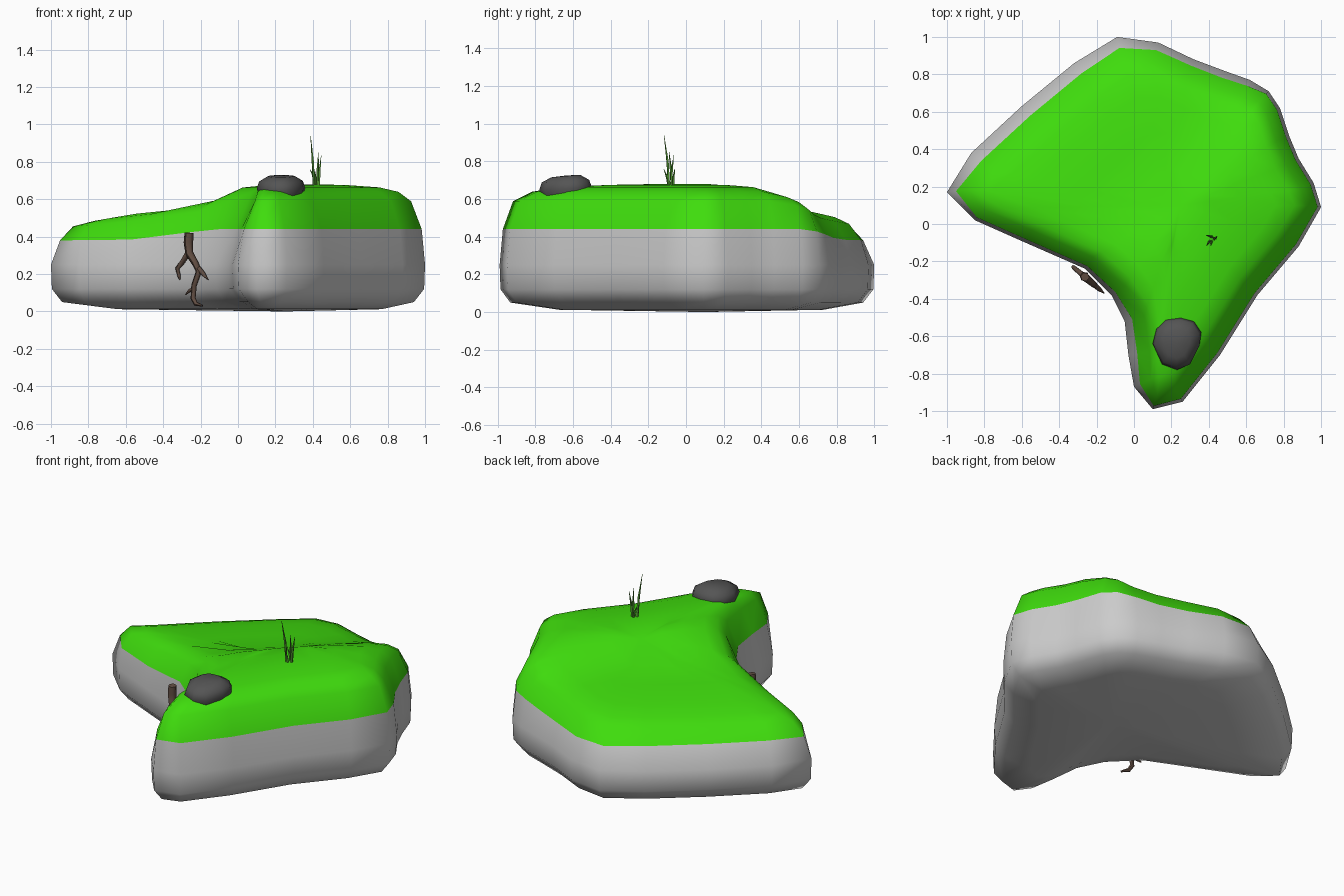
import bpy, bmesh, math
from mathutils import Vector

if "Cube" in bpy.data.objects:
    bpy.data.objects.remove(bpy.data.objects["Cube"])

# Plan outline of the ground block, listed clockwise then reversed
OUTLINE = [(-1, .17), (-.87, .38), (-.60, .63), (-.32, .86), (-.09, 1), (.13, .97), (.32, .88),
           (.48, .82), (.62, .77), (.72, .71), (.78, .62), (.83, .47), (.88, .35), (.96, .22),
           (1, .09), (.88, -.12), (.66, -.38), (.46, -.70), (.26, -.95), (.10, -.99), (0, -.87),
           (-.03, -.70), (-.05, -.52), (-.12, -.38), (-.26, -.24), (-.58, -.10), (-.85, .02)][::-1]
PTS = [Vector(p) for p in OUTLINE]
N = len(PTS)
CENTRE = Vector((.25, .10))


def material(name, rgb):
    m = bpy.data.materials.new(name)
    m.diffuse_color = (*rgb, 1)
    m.use_nodes = True
    m.node_tree.nodes["Principled BSDF"].inputs["Base Color"].default_value = m.diffuse_color
    return m


def ramp(u, table):
    """Piecewise linear lookup."""
    if u <= table[0][0]:
        return table[0][1]
    for (a, va), (b, vb) in zip(table, table[1:]):
        if u <= b:
            return va + (vb - va) * (u - a) / (b - a)
    return table[-1][1]


# Ground drops towards the back left; u measures distance in that direction
def top_z(p):
    return ramp(p.y - p.x, [(-.25, .68), (.15, .565), (.5, .545), (1, .50)])


def seam_z(p):
    return ramp(p.y - p.x, [(-.15, .44), (.02, .425), (.4, .385), (1, .38)])


def normal(i):
    t = (PTS[i] - PTS[i - 1]).normalized() + (PTS[(i + 1) % N] - PTS[i]).normalized()
    return Vector((t.y, -t.x)).normalized()


def inset(d, lean=0):
    """Outline moved inwards; lean adds extra inset on the back left side."""
    out = []
    for i, p in enumerate(PTS):
        n = normal(i)
        out.append(p - n * (d + lean * max(0, (n.y - n.x) * .707)))
    return out


def scaled(ring, s):
    return [CENTRE + (p - CENTRE) * s for p in ring]


def loft(name, rings, mat=None, bottom=None, top=None, angle=180):
    """Skin closed rings from low to high, with optional fan points."""
    bm = bmesh.new()
    vs = [[bm.verts.new(p) for p in r] for r in rings]
    n = len(vs[0])
    for lo, hi in zip(vs, vs[1:]):
        for i in range(n):
            j = (i + 1) % n
            bm.faces.new((lo[i], lo[j], hi[j], hi[i]))
    if bottom:
        c = bm.verts.new(bottom)
        for i in range(n):
            bm.faces.new((c, vs[0][(i + 1) % n], vs[0][i]))
    if top:
        c = bm.verts.new(top)
        for i in range(n):
            bm.faces.new((c, vs[-1][i], vs[-1][(i + 1) % n]))
    me = bpy.data.meshes.new(name)
    bm.to_mesh(me)
    bm.free()
    ob = bpy.data.objects.new(name, me)
    bpy.context.collection.objects.link(ob)
    if mat:
        me.materials.append(mat)
    select(ob)
    bpy.ops.object.shade_smooth_by_angle(angle=math.radians(angle))
    return ob


def select(ob):
    bpy.ops.object.select_all(action='DESELECT')
    ob.select_set(True)
    bpy.context.view_layer.objects.active = ob


def tubes(name, paths, mat, res):
    """Tapered tubes; each path point is x, y, z, radius."""
    cu = bpy.data.curves.new(name, 'CURVE')
    cu.dimensions = '3D'
    cu.bevel_depth = 1
    cu.bevel_resolution = res
    cu.use_fill_caps = True
    for path in paths:
        sp = cu.splines.new('POLY')
        sp.points.add(len(path) - 1)
        for pt, (x, y, z, r) in zip(sp.points, path):
            pt.co = (x, y, z, 1)
            pt.radius = r
    ob = bpy.data.objects.new(name, cu)
    bpy.context.collection.objects.link(ob)
    cu.materials.append(mat)
    select(ob)
    bpy.ops.object.convert(target='MESH')
    bpy.ops.object.shade_smooth_by_angle(angle=math.radians(60))
    return ob


def flat(ring, z):
    return [(p.x, p.y, z) for p in ring]


# Grey rock base: rounded underside and side wall up to the grass seam
seam = [(p.x, p.y, seam_z(p)) for p in inset(.018, .05)]
under = inset(.06)
loft('rock_base', [flat(scaled(under, .75), .012), flat(under, .05), flat(inset(.005), .12),
                   flat(inset(0), .25), seam], bottom=(CENTRE.x, CENTRE.y, 0))

# Grass cap: rolled rim and gently domed top with a lower back left side
green = material('grass_green', (.05, .72, .004))
rim = inset(.075, .07)
caps = [seam]
for s, k in ((1, .62), (.9, .83), (.75, .93), (.5, .98), (.25, 1)):
    caps.append([(p.x, p.y, seam_z(p) + k * (top_z(p) - seam_z(p))) for p in scaled(rim, s)])
loft('grass_cap', caps, green, top=(CENTRE.x, CENTRE.y, top_z(CENTRE)))

# Dark boulder on the front spur
stone = [(.10, -.64), (.15, -.75), (.23, -.78), (.30, -.75), (.35, -.65),
         (.36, -.58), (.32, -.52), (.25, -.50), (.17, -.51), (.12, -.56)]
sx, sy = .23, -.64
layers = [[(sx + (x - sx) * s, sy + (y - sy) * s, z + .05 * (y - sy)) for x, y in stone]
          for z, s in ((.61, .85), (.655, 1), (.695, .9), (.722, .55))]
loft('boulder', layers, material('dark_stone', (.09, .09, .09)),
     bottom=(sx, sy, .605), top=(sx, sy, .725), angle=45)


# Forked root hanging down the wall of the notch
def wall(x, z, r):
    return (x, -.285 - .85 * (x + .26), z, r)


tubes('root', [
    [wall(-.262, .42, .024), wall(-.265, .37, .026), wall(-.26, .31, .022), wall(-.23, .26, .018),
     wall(-.21, .215, .016), wall(-.235, .14, .015), wall(-.24, .07, .014), wall(-.225, .04, .012),
     wall(-.19, .03, .005)],
    [wall(-.26, .32, .017), wall(-.30, .26, .013), wall(-.325, .23, .011), wall(-.315, .19, .009),
     wall(-.31, .17, .004)],
    [wall(-.21, .23, .014), wall(-.185, .20, .012), wall(-.16, .17, .003)],
    [wall(-.24, .12, .012), wall(-.26, .11, .009), wall(-.28, .09, .003)],
], material('root_brown', (.12, .075, .055)), 1)

# Tuft of grass blades
blades = []
for bx, by, tx, ty, tz in ((.405, -.09, .388, -.117, .94), (.425, -.075, .43, -.09, .85),
                           (.432, -.08, .445, -.065, .835), (.415, -.09, .41, -.118, .76),
                           (.42, -.07, .385, -.06, .76)):
    h = tz - .66
    blades.append([(bx, by, .66, .007), (bx + .3 * (tx - bx), by + .3 * (ty - by), .66 + .5 * h, .007),
                   (tx, ty, tz, .001)])
tubes('grass_tuft', blades, material('blade_green', (.08, .30, .03)), 0)
